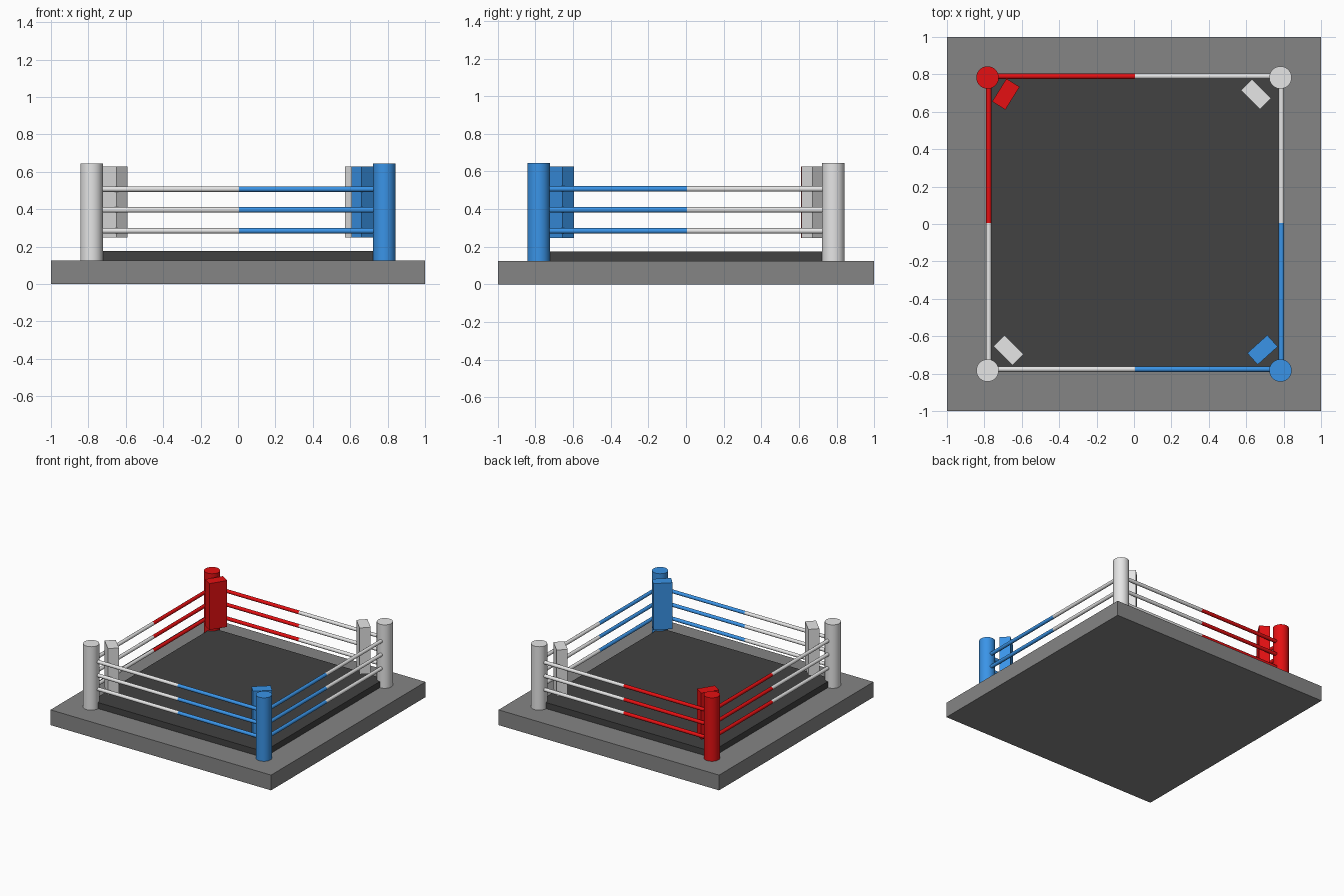
import bpy, math
from mathutils import Vector

if "Cube" in bpy.data.objects:
    bpy.data.objects.remove(bpy.data.objects["Cube"])


def material(name, rgb):
    m = bpy.data.materials.new(name)
    m.diffuse_color = (*rgb, 1)
    m.use_nodes = True
    m.node_tree.nodes["Principled BSDF"].inputs["Base Color"].default_value = m.diffuse_color
    return m


GREY = material("grey", (0.235, 0.235, 0.235))
DARK = material("dark_grey", (0.054, 0.054, 0.054))
WHITE = material("white", (0.79, 0.79, 0.79))
RED = material("red", (0.78, 0.005, 0.006))
BLUE = material("blue", (0.043, 0.30, 0.81))


def box(name, center, size, mat, angle=0):
    bpy.ops.mesh.primitive_cube_add(size=1, location=center, rotation=(0, 0, math.radians(angle)))
    o = bpy.context.object
    o.name = name
    o.scale = size
    bpy.ops.object.transform_apply(location=False, rotation=False, scale=True)
    o.data.materials.append(mat)
    return o


def rod(name, a, b, radius, mat, sides):
    a, b = Vector(a), Vector(b)
    d = b - a
    bpy.ops.mesh.primitive_cylinder_add(vertices=sides, radius=radius, depth=d.length,
                                        location=(a + b) / 2)
    o = bpy.context.object
    o.name = name
    o.rotation_euler = d.to_track_quat('Z', 'Y').to_euler()
    o.data.materials.append(mat)
    bpy.ops.object.shade_smooth_by_angle(angle=math.radians(35))
    return o


# Platform and canvas floor
box("platform", (0, 0, 0.0625), (2, 2, 0.125), GREY)
box("canvas_floor", (0, 0, 0.15), (1.56, 1.56, 0.05), DARK)

# Corner posts with their pads: name, signs, colour, pad centre, pad angle
P = 0.783
corners = [
    ("front_left", -1, -1, WHITE, (-0.671, -0.676), -45),
    ("front_right", 1, -1, BLUE, (0.687, -0.673), 42),
    ("back_right", 1, 1, WHITE, (0.652, 0.694), -45),
    ("back_left", -1, 1, RED, (-0.685, 0.694), 58),
]
for name, sx, sy, mat, (px, py), angle in corners:
    rod(name + "_post", (sx * P, sy * P, 0.125), (sx * P, sy * P, 0.645), 0.06, mat, 32)
    box(name + "_pad", (px, py, 0.437), (0.144, 0.083, 0.38), mat, angle)

# Three ropes per side, each half coloured like the post it runs to
MID = 0.005
for i, z in enumerate((0.284, 0.396, 0.507)):
    for side, y, left, right in (("front", -0.776, WHITE, BLUE), ("back", 0.79, RED, WHITE)):
        rod(f"{side}_rope_left_{i}", (-P, y, z), (MID, y, z), 0.0145, left, 16)
        rod(f"{side}_rope_right_{i}", (MID, y, z), (P, y, z), 0.0145, right, 16)
    for side, x, front, back in (("left", -0.777, WHITE, RED), ("right", 0.788, BLUE, WHITE)):
        rod(f"{side}_rope_front_{i}", (x, -P, z), (x, MID, z), 0.0145, front, 16)
        rod(f"{side}_rope_back_{i}", (x, MID, z), (x, P, z), 0.0145, back, 16)
